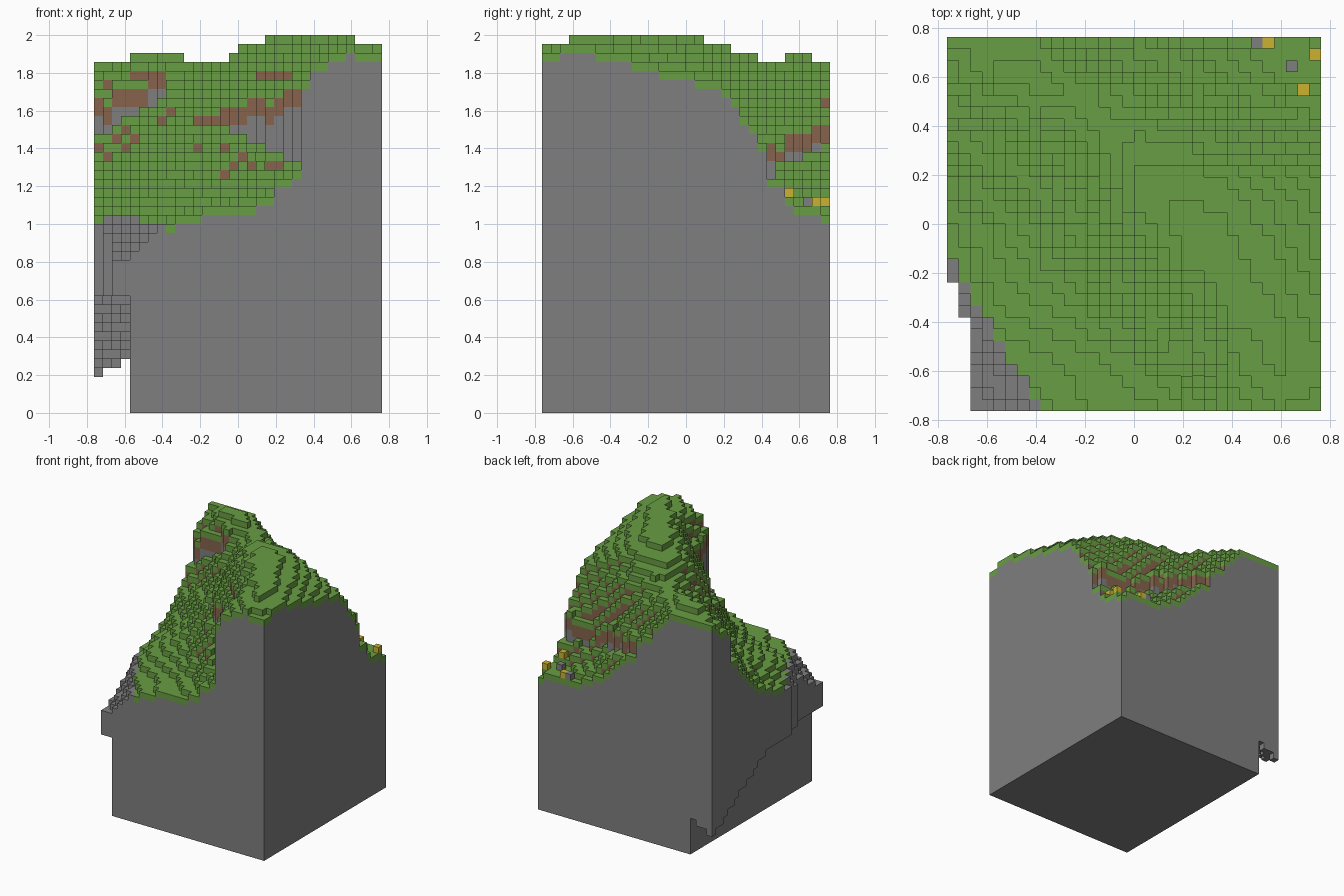
import bpy
import bmesh
import random

random.seed(4)
default = bpy.data.objects.get("Cube")
if default:
    bpy.data.objects.remove(default, do_unlink=True)

N, LAYERS = 32, 42
S = 2 / LAYERS
HALF = N * S / 2
GRASS, DIRT, ROCK = range(3)


def make_material(name, color):
    mat = bpy.data.materials.new(name)
    mat.use_nodes = True
    mat.diffuse_color = (*color, 1)
    mat.node_tree.nodes["Principled BSDF"].inputs["Base Color"].default_value = (*color, 1)
    return mat


grass = make_material("grass green", (0.14, 0.34, 0.056))
dirt = make_material("dirt brown", (0.24, 0.127, 0.073))
rock = make_material("rock grey", (0.212, 0.212, 0.212))
yellow = make_material("flower yellow", (0.6, 0.45, 0.03))

# Coarse hill heights in block layers, rows from front to back
HILLS = [
    [20, 20, 21, 22.5, 23, 23.4, 38.5, 40.4, 40],
    [20, 21, 22, 23, 24, 27, 40, 41.9, 40.7],
    [20, 23, 24, 25, 28, 36, 42, 41.7, 40],
    [21, 24, 26, 28, 36, 41.7, 42, 41, 38.5],
    [22, 25, 28, 33, 40, 42, 41.6, 40, 37.4],
    [24, 28, 31, 36, 41, 41.3, 40.4, 38.5, 36.6],
    [28, 30, 36, 38.6, 39.4, 39, 36, 33, 31],
    [36, 39.8, 40.4, 39, 36, 31, 26, 23.5, 23],
    [39, 39, 39, 33, 28, 25, 23, 22.6, 22.3],
]


def centre(i):
    return (i + 0.5) * S - HALF


def cliff_range(x, y):
    """Foot, brow and break of the cliff crossing this part of the hill."""
    if -0.25 < x < 0.42 and y < 0.1:  # front hollow, deeper to the right
        return min(31.5, 32 - (x + 0.1) * 19), min(37.5, 33.5 + (x + 0.2) * 7.5), 0.75
    if x < -0.4 and y > 0.2:  # left side of the rear hill
        foot = 31 + (x + HALF) * 10
        return foot, foot + 4.5, 0.5
    if x > -0.2 and y > 0.3:  # low back corner
        foot = 26 + max(0, y - 0.45) * 12
        return foot, foot + 4.5, 0.5
    return None


def hill_height(i, j):
    """Blend the coarse heights across one column and sharpen the cliffs."""
    cells = len(HILLS) - 1
    u, v = (i + 0.5) / N * cells, (j + 0.5) / N * cells
    a, b = int(u), int(v)
    u, v = u - a, v - b
    near = HILLS[b][a] * (1 - u) + HILLS[b][a + 1] * u
    far = HILLS[b + 1][a] * (1 - u) + HILLS[b + 1][a + 1] * u
    height = near * (1 - v) + far * v
    cliff = cliff_range(centre(i), centre(j))
    if cliff and cliff[0] < height < cliff[1]:
        foot, brow, split = cliff
        end = foot if height < foot + (brow - foot) * split else brow
        height = end + (height - end) * 0.3 + random.uniform(-0.6, 0.6)
    return height


def bare_rock(x, y):
    """Distance past the line where grass gives way to rock."""
    return -0.12 - (x + HALF) * 1.65 - y


def column(i, j):
    """Bottom layer, top layer and whether the column is bare rock."""
    x, y = centre(i), centre(j)
    if (i == 0 and y < -0.23) or (i == 1 and y < -0.38):
        return None
    bare = bare_rock(x, y)
    top = hill_height(i, j) - max(0, bare) * 8
    bottom = 0
    if i < 4:  # the left edge hangs over the base
        depth = (HALF - y) / (2 * HALF)
        bottom = min(13, round((0.19 + 0.92 * depth) / S + i * 0.5))
    return bottom, min(LAYERS, round(top)), bare > 0


columns = {}
for i in range(N):
    for j in range(N):
        data = column(i, j)
        if data:
            columns[i, j] = data


def build_terrain():
    bm = bmesh.new()
    cache = {}

    def corner(p):
        if p not in cache:
            cache[p] = bm.verts.new((p[0] * S - HALF, p[1] * S - HALF, p[2] * S))
        return cache[p]

    def quad(points, material):
        bm.faces.new([corner(p) for p in points]).material_index = material

    for (i, j), (low, high, bare) in columns.items():
        ring = [(i, j), (i + 1, j), (i + 1, j + 1), (i, j + 1)]
        quad([(x, y, high) for x, y in ring], ROCK if bare else GRASS)
        quad([(x, y, low) for x, y in reversed(ring)], ROCK)
        # Exposed sides: grass on top, a little dirt, then rock
        for side, (dx, dy) in enumerate([(0, -1), (1, 0), (0, 1), (-1, 0)]):
            (ax, ay), (bx, by) = ring[side], ring[(side + 1) % 4]
            other = columns.get((i + dx, j + dy))
            for k in range(low, high):
                if other and other[0] <= k < other[1]:
                    continue
                depth = high - 1 - k
                material = ROCK
                if not bare:
                    if depth == 0:
                        material = GRASS
                    elif depth < 3 and other:
                        material = DIRT
                quad([(ax, ay, k), (bx, by, k), (bx, by, k + 1), (ax, ay, k + 1)], material)

    mesh = bpy.data.meshes.new("terrain")
    bm.to_mesh(mesh)
    bm.free()
    for mat in (grass, dirt, rock):
        mesh.materials.append(mat)
    bpy.context.collection.objects.link(bpy.data.objects.new("terrain", mesh))


def add_block(name, x, y, mat):
    """Set a single block on top of the ground."""
    i, j = int((x + HALF) / S), int((y + HALF) / S)
    top = columns[i, j][1]
    bpy.ops.mesh.primitive_cube_add(size=S, location=(centre(i), centre(j), (top + 0.5) * S))
    block = bpy.context.object
    block.name = name
    block.data.materials.append(mat)


build_terrain()

# Loose blocks in the low back corner
for x, y in [(0.55, 0.74), (0.74, 0.69), (0.69, 0.55)]:
    add_block("flower_block", x, y, yellow)
for x, y in [(0.5, 0.74), (0.64, 0.65)]:
    add_block("stone_block", x, y, rock)
